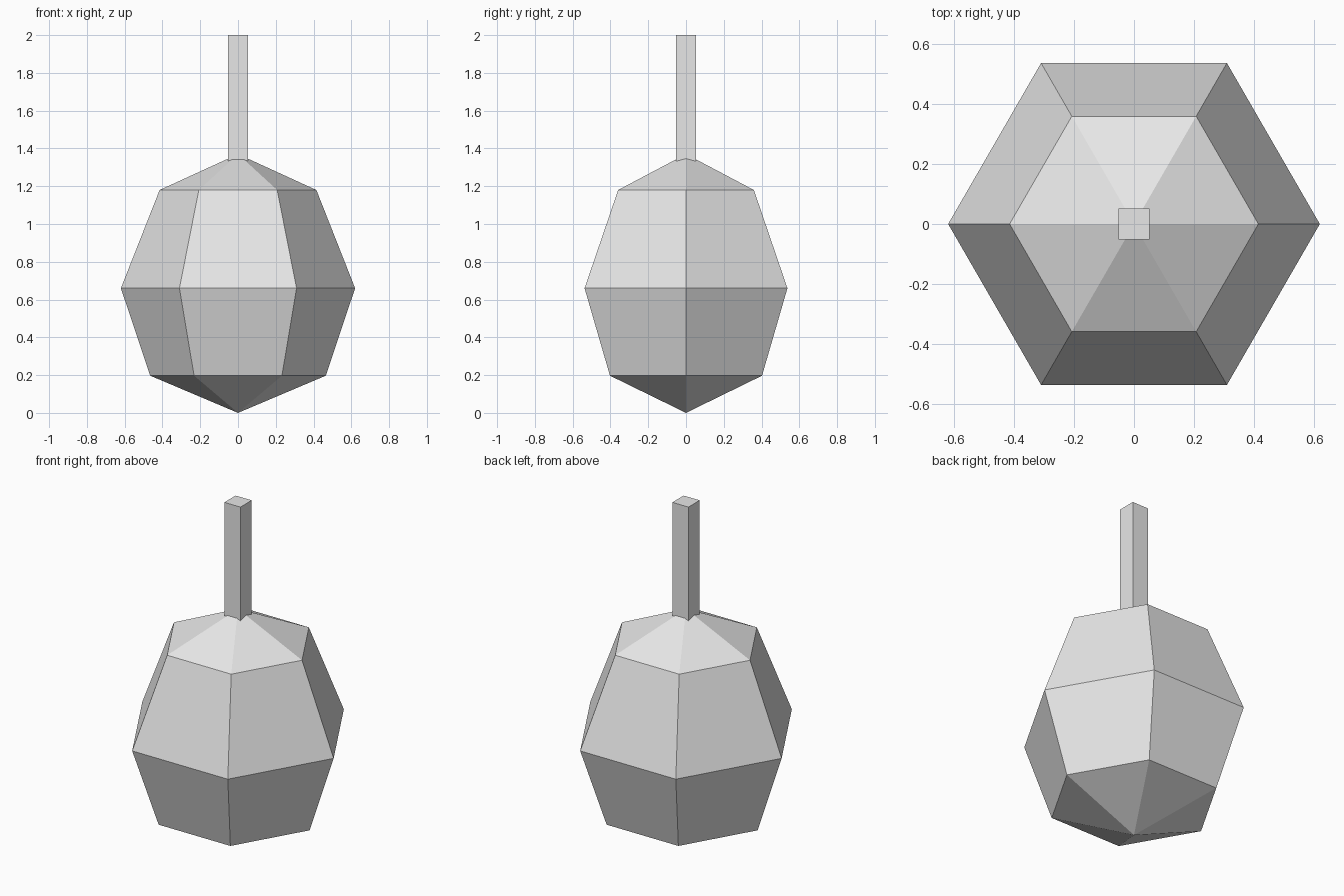
import bpy
import bmesh
import math

if "Cube" in bpy.data.objects:
    bpy.data.objects.remove(bpy.data.objects["Cube"])

grey = bpy.data.materials.new("light grey")
grey.diffuse_color = (0.8, 0.8, 0.8, 1.0)
grey.use_nodes = True
grey.node_tree.nodes["Principled BSDF"].inputs["Base Color"].default_value = grey.diffuse_color


def finish(bm, name):
    bmesh.ops.recalc_face_normals(bm, faces=bm.faces)
    mesh = bpy.data.meshes.new(name)
    bm.to_mesh(mesh)
    bm.free()
    mesh.materials.append(grey)
    obj = bpy.data.objects.new(name, mesh)
    bpy.context.collection.objects.link(obj)
    return obj


# Faceted six-sided body: rings of (radius, height) closed by a point at each end
SIDES = 6
RINGS = [(0.465, 0.197), (0.62, 0.66), (0.415, 1.18)]
bm = bmesh.new()
bottom = bm.verts.new((0, 0, 0))
top = bm.verts.new((0, 0, 1.37))
rings = [[bm.verts.new((r * math.cos(math.tau * i / SIDES),
                        r * math.sin(math.tau * i / SIDES), z))
          for i in range(SIDES)] for r, z in RINGS]
for i in range(SIDES):
    j = (i + 1) % SIDES
    bm.faces.new((bottom, rings[0][j], rings[0][i]))
    for low, high in zip(rings, rings[1:]):
        bm.faces.new((low[i], low[j], high[j], high[i]))
    bm.faces.new((rings[-1][i], rings[-1][j], top))
finish(bm, "body")

# Square stem rising from the tip of the body
STEM_WIDTH, STEM_BOTTOM, STEM_TOP = 0.104, 1.31, 2.0
bm = bmesh.new()
bmesh.ops.create_cube(bm, size=1)
bmesh.ops.scale(bm, vec=(STEM_WIDTH, STEM_WIDTH, STEM_TOP - STEM_BOTTOM), verts=bm.verts)
bmesh.ops.translate(bm, vec=(0, 0, (STEM_TOP + STEM_BOTTOM) / 2), verts=bm.verts)
finish(bm, "stem")
